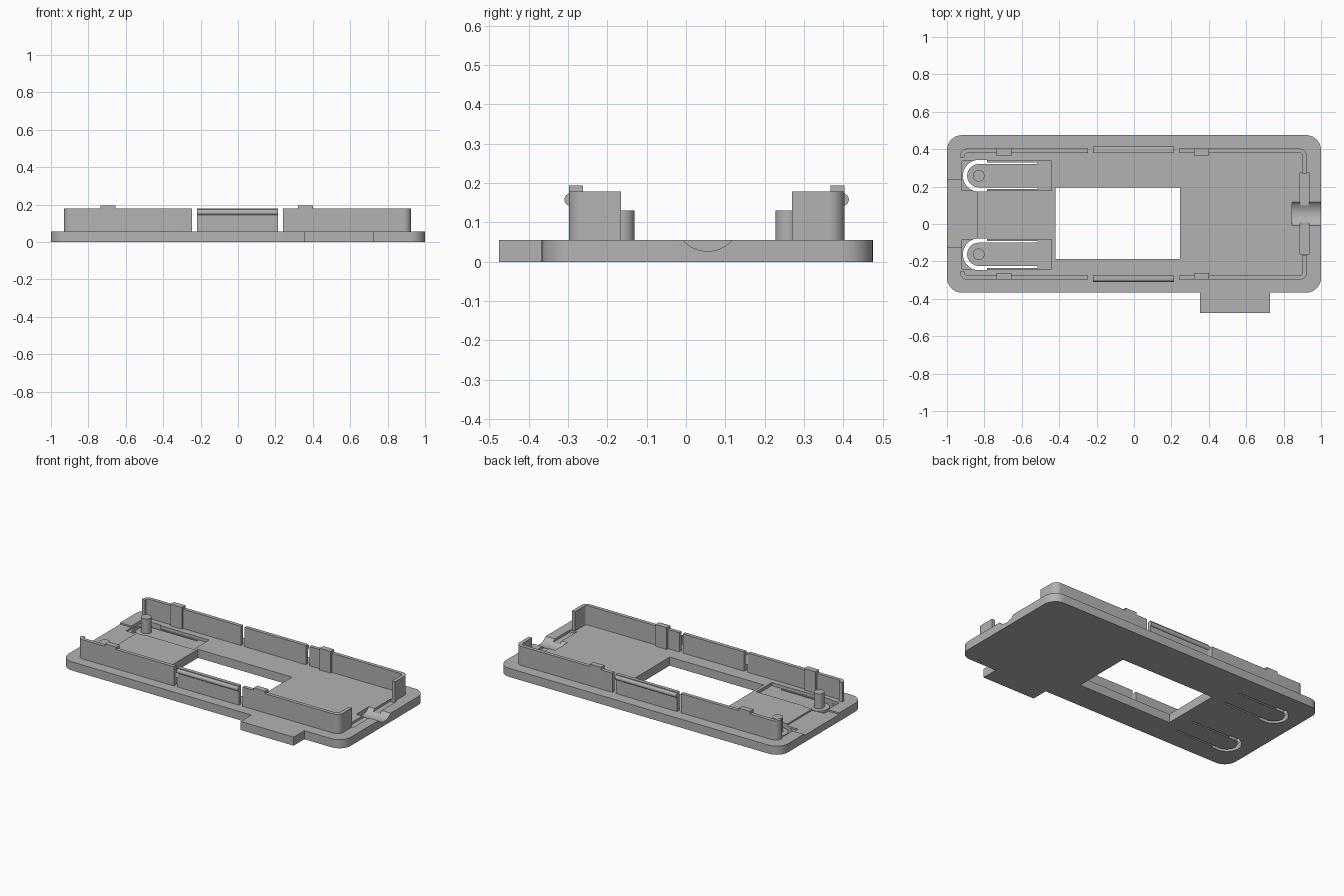
import bpy, bmesh
from math import sin, cos, pi
from mathutils import Matrix

cube = bpy.data.objects.get("Cube")
if cube:
    bpy.data.objects.remove(cube, do_unlink=True)

grey = bpy.data.materials.new("plain grey")
grey.use_nodes = True
grey.diffuse_color = (0.45, 0.45, 0.45, 1)
grey.node_tree.nodes["Principled BSDF"].inputs["Base Color"].default_value = (0.45, 0.45, 0.45, 1)


def add_object(name, bm):
    bmesh.ops.recalc_face_normals(bm, faces=bm.faces)
    mesh = bpy.data.meshes.new(name)
    bm.to_mesh(mesh)
    bm.free()
    mesh.materials.append(grey)
    obj = bpy.data.objects.new(name, mesh)
    bpy.context.collection.objects.link(obj)
    return obj


def prism(name, outline, z0, z1):
    bm = bmesh.new()
    face = bm.faces.new([bm.verts.new((x, y, z0)) for x, y in outline])
    top = bmesh.ops.extrude_face_region(bm, geom=[face])["geom"]
    bmesh.ops.translate(bm, vec=(0, 0, z1 - z0),
                        verts=[v for v in top if isinstance(v, bmesh.types.BMVert)])
    return add_object(name, bm)


def box(name, x0, x1, y0, y1, z0, z1):
    return prism(name, [(x0, y0), (x1, y0), (x1, y1), (x0, y1)], z0, z1)


def arc(cx, cy, r, a0, a1, n):
    return [(cx + r * cos(a0 + (a1 - a0) * i / n), cy + r * sin(a0 + (a1 - a0) * i / n))
            for i in range(n + 1)]


def rounded(x0, x1, y0, y1, r):
    corners = [(x1 - r, y1 - r), (x0 + r, y1 - r), (x0 + r, y0 + r), (x1 - r, y0 + r)]
    return [p for i, (cx, cy) in enumerate(corners)
            for p in arc(cx, cy, r, i * pi / 2, (i + 1) * pi / 2, 10)]


def rod(name, r, length, centre, axis=None, sides=48):
    bm = bmesh.new()
    turn = Matrix.Rotation(pi / 2, 4, axis) if axis else Matrix()
    bmesh.ops.create_cone(bm, cap_ends=True, segments=sides, radius1=r, radius2=r,
                          depth=length, matrix=Matrix.Translation(centre) @ turn)
    return add_object(name, bm)


def select(obj):
    bpy.ops.object.select_all(action="DESELECT")
    obj.select_set(True)
    bpy.context.view_layer.objects.active = obj


def boolean(obj, tool, operation="DIFFERENCE"):
    select(obj)
    mod = obj.modifiers.new("cut", "BOOLEAN")
    mod.operation, mod.solver, mod.object = operation, "EXACT", tool
    bpy.ops.object.modifier_apply(modifier=mod.name)
    bpy.data.objects.remove(tool, do_unlink=True)


def smooth(obj):
    select(obj)
    bpy.ops.object.shade_smooth_by_angle(angle=pi / 6)


TOP = 0.055
PEG_X = -0.83
PEG_YS = (0.258, -0.162)

# Base plate with side tab and window
plate = prism("base_plate", rounded(-1, 1, -0.367, 0.475, 0.08), 0, TOP)
boolean(plate, box("side_tab", 0.352, 0.727, -0.475, -0.3, 0, TOP), "UNION")
boolean(plate, box("window_cut", -0.42, 0.246, -0.186, 0.195, -0.1, 0.2))

# Shallow step at the left end, cross slot and cable groove at the right end
boolean(plate, box("step_cut", -1.1, -0.84, -0.122, 0.235, 0.045, 0.2))
boolean(plate, box("slot_cut", 0.887, 0.935, -0.162, 0.275, 0.04, 0.2))
boolean(plate, rod("groove_cut", 0.084, 0.3, (0.995, 0.055, 0.111), "Y", 96))

# Recessed spring arms with a U-shaped slit through the plate
for y in PEG_YS:
    boolean(plate, box("recess_cut", -0.92, -0.44, y - 0.078, y + 0.078, 0.035, 0.2))
    tip, neck, thin, wide, inner = -0.515, -0.785, 0.072, 0.085, 0.062
    upper = [(tip, y + thin), (neck, y + thin), (neck, y + wide)]
    lower = [(x, 2 * y - v) for x, v in reversed(upper)]
    slit = (upper + arc(PEG_X, y, wide, pi / 2, 1.5 * pi, 24) + lower
            + [(tip, y - inner)] + arc(PEG_X, y, inner, 1.5 * pi, pi / 2, 24)
            + [(tip, y + inner)])
    boolean(plate, prism("slit_cut", slit, -0.1, 0.2))
smooth(plate)

# Locating pegs
for side, y in zip(("back", "front"), PEG_YS):
    smooth(rod(side + "_peg", 0.031, 0.11, (PEG_X, y, 0.075)))

# Perimeter wall, opened at both ends and split beside the snap panels
wall = prism("perimeter_wall", rounded(-0.93, 0.925, -0.298, 0.403, 0.04), 0.03, 0.178)
boolean(wall, prism("inside_cut", rounded(-0.907, 0.902, -0.275, 0.38, 0.018), -0.1, 0.3))
for x0, x1, y0, y1 in ((-0.245, -0.22, -0.5, 0.5), (0.215, 0.24, -0.5, 0.5),
                       (-1.1, -0.8, -0.255, 0.355), (0.8, 1.1, -0.165, 0.27)):
    boolean(wall, box("gap_cut", x0, x1, y0, y1, -0.1, 0.3))
smooth(wall)

# Snap beads and stop ribs on the long walls
for side, bead_y, y0, y1 in (("back", 0.398, 0.367, 0.403), ("front", -0.293, -0.298, -0.262)):
    smooth(rod(side + "_snap_bead", 0.016, 0.435, (-0.0025, bead_y, 0.158), "Y", 32))
    for end, x in (("right", -0.695), ("left", 0.36)):
        box(f"{side}_{end}_rib", x - 0.04, x + 0.04, y0, y1, 0.04, 0.194)
